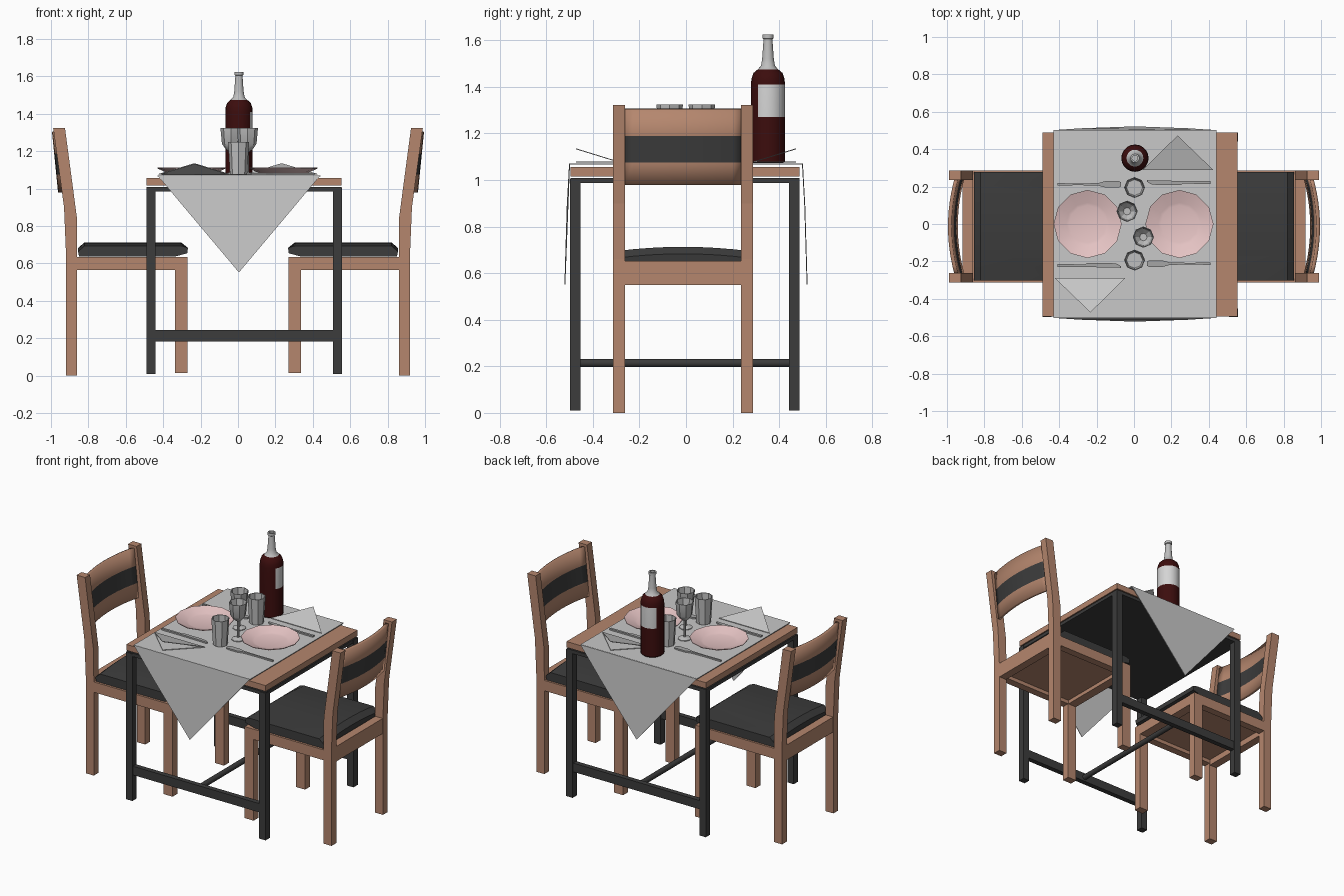
import bpy, bmesh, math

if "Cube" in bpy.data.objects:
    bpy.data.objects.remove(bpy.data.objects["Cube"])


def mat(name, r, g, b):
    m = bpy.data.materials.new(name)
    m.diffuse_color = (r, g, b, 1)
    m.use_nodes = True
    m.node_tree.nodes["Principled BSDF"].inputs["Base Color"].default_value = m.diffuse_color
    return m


WOOD = mat("wood", 0.46, 0.24, 0.155)
DARK = mat("charcoal", 0.045, 0.045, 0.045)
CLOTH = mat("cloth grey", 0.58, 0.58, 0.58)
PINK = mat("pale pink", 0.80, 0.56, 0.56)
WINE = mat("dark red", 0.045, 0.004, 0.004)
GLASS = mat("glass grey", 0.52, 0.52, 0.52)
STEEL = mat("steel grey", 0.38, 0.38, 0.38)
LABEL = mat("label white", 0.66, 0.66, 0.66)


def finish(name, bm, mats, mirror=False, smooth=None):
    bmesh.ops.recalc_face_normals(bm, faces=bm.faces)
    me = bpy.data.meshes.new(name)
    bm.to_mesh(me)
    bm.free()
    for m in mats:
        me.materials.append(m)
    ob = bpy.data.objects.new(name, me)
    bpy.context.collection.objects.link(ob)
    if smooth:
        bpy.ops.object.select_all(action='DESELECT')
        ob.select_set(True)
        bpy.context.view_layer.objects.active = ob
        bpy.ops.object.shade_smooth_by_angle(angle=math.radians(smooth))
    if mirror:
        ob.modifiers.new("mirror", 'MIRROR').use_mirror_merge = False
    return ob


def loft(name, rings, mats, rule=None, **kw):
    """Skin closed rings of points, cap both ends."""
    bm = bmesh.new()
    rs = [[bm.verts.new(p) for p in ring] for ring in rings]
    n = len(rs[0])
    for a, b in zip(rs, rs[1:]):
        for i in range(n):
            j = (i + 1) % n
            bm.faces.new((a[i], a[j], b[j], b[i]))
    bm.faces.new(rs[0])
    bm.faces.new(rs[-1])
    if rule:
        for f in bm.faces:
            f.material_index = rule(f.calc_center_median())
    return finish(name, bm, mats, **kw)


def box(name, x0, x1, y0, y1, z0, z1, m, **kw):
    return loft(name, [[(x0, y0, z), (x1, y0, z), (x1, y1, z), (x0, y1, z)]
                       for z in (z0, z1)], [m], **kw)


def lathe(name, cx, cy, prof, n, mats, **kw):
    return loft(name, [[(cx + r * math.cos(math.tau * i / n),
                         cy + r * math.sin(math.tau * i / n), z)
                        for i in range(n)] for r, z in prof], mats, **kw)


def sheet(name, rows, mats, thick, band=False, **kw):
    """Grid surface from rows of points, thickened; optional middle band."""
    bm = bmesh.new()
    vs = [[bm.verts.new(p) for p in row] for row in rows]
    for k, (a, b) in enumerate(zip(vs, vs[1:])):
        for i in range(len(a) - 1):
            f = bm.faces.new((a[i], a[i + 1], b[i + 1], b[i]))
            f.material_index = 1 if band and k == 1 else 0
    ob = finish(name, bm, mats, **kw)
    s = ob.modifiers.new("thickness", 'SOLIDIFY')
    s.thickness, s.offset = thick, 0
    return ob


# Table
box("table_top", -0.49, 0.553, -0.495, 0.488, 1.016, 1.056, WOOD)
box("table_under_panel", -0.49, 0.553, -0.495, 0.488, 0.986, 1.009, DARK)
for side, y0, y1 in (("front", -0.498, -0.452), ("back", 0.442, 0.488)):
    for lr, x0, x1 in (("left", -0.49, -0.442), ("right", 0.507, 0.555)):
        box(f"table_leg_{side}_{lr}", x0, x1, y0, y1, 0.01, 1.005, DARK)
    box(f"table_stretcher_{side}", -0.442, 0.507, y0 + .006, y1 - .006, 0.184, 0.243, DARK)
loft("table_cross_bar", [[(0.032 + 0.018 * math.cos(math.tau * i / 12), y,
                           0.214 + 0.018 * math.sin(math.tau * i / 12))
                          for i in range(12)] for y in (-0.46, 0.45)], [DARK], smooth=40)

# Chairs: left one modelled, right one mirrored
POST = [(-.92, 0), (-.86, 0), (-.86, .66), (-.862, .85), (-.925, 1.323),
        (-.988, 1.323), (-.93, .9), (-.92, .66)]
for side, y0, y1 in (("front", -0.314, -0.262), ("back", 0.236, 0.287)):
    loft(f"chair_post_{side}", [[(x, y, z) for x, z in POST] for y in (y0, y1)],
         [WOOD], mirror=True)
    box(f"chair_front_leg_{side}", -.337, -.27, y0, y1, .015, .634, WOOD, mirror=True)
    box(f"chair_side_rail_{side}", -.86, -.337, y0, y1, .564, .634, WOOD, mirror=True)
box("chair_rear_rail", -.918, -.862, -.262, .236, .55, .652, WOOD, mirror=True)
box("chair_front_rail", -.335, -.272, -.262, .236, .564, .634, WOOD, mirror=True)
box("chair_seat_board", -.862, -.335, -.262, .236, .59, .634, WOOD, mirror=True)
rings = []
for k in range(9):
    t = k / 4 - 1
    top = 0.694 + 0.019 * (1 - t * t)
    y = -0.013 + 0.29 * t
    rings.append([(x, y, z) for x, z in (
        (-.85, .636), (-.34, .636), (-.27, .655), (-.268, .684),
        (-.305, top), (-.82, top), (-.855, top - .03))])
loft("chair_cushion", rings, [DARK], mirror=True, smooth=25)
# Curved back panel with a dark middle band
rows = []
for z in (.98, 1.077, 1.19, 1.305):
    lean = -.918 - .1 * (z - .98)
    rows.append([(lean - .034 * (1 - (k / 6 - 1) ** 2), -.013 + .252 * (k / 6 - 1), z)
                 for k in range(13)])
sheet("chair_back_panel", rows, [WOOD, DARK], .02, band=True, mirror=True, smooth=30)

# Tablecloth with a hanging point at front and back
cl, cr, cm = -.43, .44, .005
sheet("tablecloth", [[(cl, y, 1.068), (cr, y, 1.068)] for y in (-.5, .497)], [CLOTH], .005)
for name, s in (("front", -1), ("back", 1)):
    rings = []
    for o in (0, .004):
        rings.append([(cl, s * (.498 + o), 1.07), (cr, s * (.498 + o), 1.07),
                      (cr + (cm - cr) * .35, s * (.508 + o), .888), (cm, s * (.518 + o), .552),
                      (cl + (cm - cl) * .35, s * (.508 + o), .888)])
    loft(f"tablecloth_point_{name}", rings, [CLOTH])

# Plates
for name, x in (("left", -.248), ("right", .243)):
    lathe(f"plate_{name}", x, 0, [(.10, 1.075), (.12, 1.078), (.182, 1.108), (.182, 1.112),
                                  (.115, 1.088), (.10, 1.084)], 12, [PINK], smooth=30)

# Tumblers and goblets
for name, x, y in (("front", .003, -.193), ("back", .003, .195)):
    lathe(f"tumbler_{name}", x, y, [(.046, 1.075), (.056, 1.25), (.051, 1.25), (.043, 1.085)],
          8, [GLASS], smooth=30)
GOBLET = [(.042, 1.073), (.042, 1.078), (.008, 1.088), (.008, 1.195), (.03, 1.212),
          (.049, 1.24), (.057, 1.325), (.053, 1.325), (.044, 1.243), (.02, 1.217)]
for name, x, y in (("front", .05, -.07), ("back", -.037, .068)):
    lathe(f"goblet_{name}", x, y, GOBLET, 8, [GLASS], smooth=30)

# Wine bottle: pale neck, red body, label wrapped on one side
BX, BY = .005, .352


def bottle_rule(c):
    if c.z > 1.474:
        return 1
    a = math.degrees(math.atan2(c.y - BY, c.x - BX))
    return 2 if 1.27 < c.z < 1.41 and -38 < a < 140 else 0


lathe("wine_bottle", BX, BY,
      [(.066, 1.073), (.073, 1.08), (.073, 1.27), (.073, 1.41), (.071, 1.435), (.062, 1.46),
       (.045, 1.474), (.03, 1.49), (.025, 1.52), (.019, 1.605), (.024, 1.608), (.024, 1.625),
       (.015, 1.625), (.015, 1.60)],
      20, [WINE, GLASS, LABEL], rule=bottle_rule, smooth=35)

# Cutlery: outlines run from tip, s turns a setting half round
FORK = [(.07, -.012), (.085, -.018), (.15, -.018), (.19, -.007), (.30, -.004), (.41, -.007),
        (.41, .007), (.30, .004), (.19, .007), (.15, .018), (.085, .018), (.07, .012)]
KNIFE = [(.07, .004), (.09, -.009), (.13, -.014), (.25, -.014), (.26, -.006), (.41, -.008),
         (.41, .008), (.26, .008), (.07, .012)]
for name, s in (("right", 1), ("left", -1)):
    for part, pts, y in (("fork", FORK, -.212), ("knife", KNIFE, .222)):
        loft(f"{part}_{name}", [[(s * x, s * (y + v), z) for x, v in pts]
                                for z in (1.073, 1.083)], [STEEL])
    # Folded napkin: flat layer and lifted flap
    for layer, tip in (("flat", 1.077), ("flap", 1.134)):
        loft(f"napkin_{layer}_{name}",
             [[(s * .045, s * .288, 1.077 + o), (s * .425, s * .288, 1.077 + o),
               (s * .233, s * .473, tip + o)] for o in (-.002, .002)], [CLOTH])
